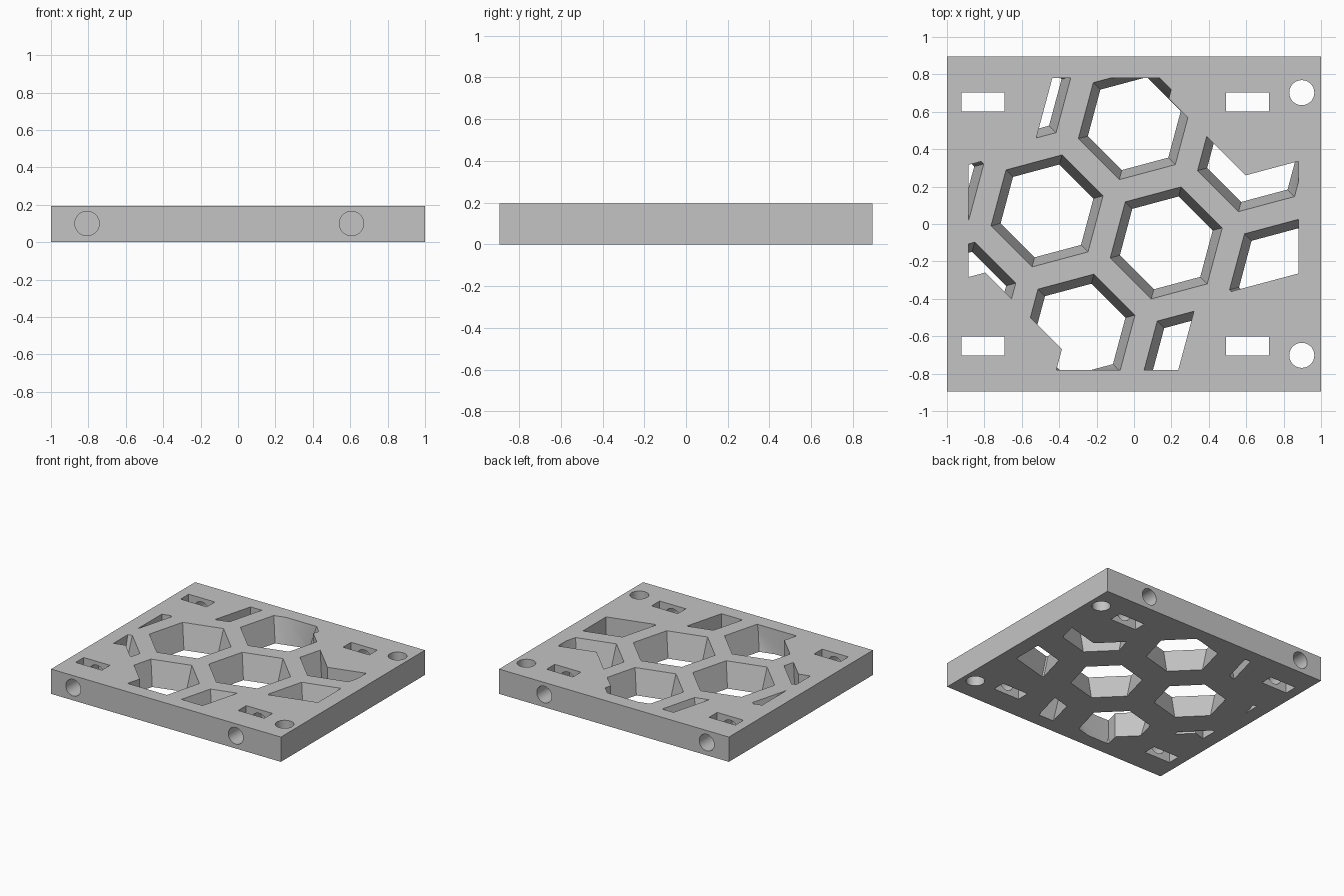
import bpy, bmesh
from math import pi, radians, cos, sin
from mathutils import Matrix, Vector

cube = bpy.data.objects.get("Cube")
if cube:
    bpy.data.objects.remove(cube, do_unlink=True)

HALF_X, HALF_Y, H = 1.0, 0.895, 0.195
E = 0.05                                  # cutter overshoot
BOLT_X, BOLT_Y = (-0.807, 0.607), 0.652

grey = bpy.data.materials.new("light_grey")
grey.use_nodes = True
grey.diffuse_color = (0.55, 0.55, 0.55, 1)
grey.node_tree.nodes["Principled BSDF"].inputs["Base Color"].default_value = (0.55, 0.55, 0.55, 1)


def add_box(bm, x0, x1, y0, y1, z0, z1):
    mat = Matrix.Translation(((x0 + x1) / 2, (y0 + y1) / 2, (z0 + z1) / 2))
    size = Matrix.Diagonal((x1 - x0, y1 - y0, z1 - z0, 1))
    bmesh.ops.create_cube(bm, size=1, matrix=mat @ size)


def add_prism(bm, x, y, z0, z1, r0, r1, sides, turn):
    rings = []
    for z, r in ((z0, r0), (z1, r1)):
        rings.append([bm.verts.new((x + r * cos(turn + 2 * pi * k / sides),
                                    y + r * sin(turn + 2 * pi * k / sides), z))
                      for k in range(sides)])
    low, high = rings
    bm.faces.new(low[::-1])
    bm.faces.new(high)
    for k in range(sides):
        n = (k + 1) % sides
        bm.faces.new((low[k], low[n], high[n], high[k]))


def make(name, bm):
    mesh = bpy.data.meshes.new(name)
    bmesh.ops.recalc_face_normals(bm, faces=bm.faces)
    bm.to_mesh(mesh)
    bm.free()
    ob = bpy.data.objects.new(name, mesh)
    bpy.context.collection.objects.link(ob)
    mesh.materials.append(grey)
    return ob


def boolean(ob, cutter, operation):
    mod = ob.modifiers.new(operation, "BOOLEAN")
    mod.object, mod.operation, mod.solver = cutter, operation, "EXACT"
    bpy.context.view_layer.objects.active = ob
    bpy.ops.object.modifier_apply(modifier=mod.name)
    bpy.data.objects.remove(cutter, do_unlink=True)


# Base plate
bm = bmesh.new()
add_box(bm, -HALF_X, HALF_X, -HALF_Y, HALF_Y, 0, H)
plate = make("honeycomb_plate", bm)

# Open window inside the rim, less the hexagonal solid pads at the corners
bm = bmesh.new()
add_box(bm, -0.885, 0.88, -0.78, 0.78, -0.2, H + 0.2)
window = make("window_cutter", bm)
bm = bmesh.new()
for x in (-0.946, 0.746):
    for y in (-0.82, 0.82):
        add_prism(bm, x, y, -0.4, H + 0.4, 0.58, 0.58, 6, radians(15))
boolean(window, make("corner_pads", bm), "DIFFERENCE")

# Tilted lattice of tapered hexagon openings, wider at the top
bm = bmesh.new()
step_a = 0.66 * Vector((cos(radians(45)), sin(radians(45))))
step_b = 0.66 * Vector((cos(radians(-15)), sin(radians(-15))))
slope = (0.31 - 0.257) / H
for i in range(-4, 5):
    for j in range(-4, 5):
        c = Vector((-0.465, 0.07)) + i * step_a + j * step_b
        if abs(c.x) < 1.25 and abs(c.y) < 1.15:
            add_prism(bm, c.x, c.y, -E, H + E, 0.257 - slope * E, 0.31 + slope * E,
                      6, radians(15))
hexes = make("hexagon_cutter", bm)
boolean(hexes, window, "INTERSECT")
boolean(plate, hexes, "DIFFERENCE")

# Nut slots
bm = bmesh.new()
for x in BOLT_X:
    for s in (-1, 1):
        y = s * BOLT_Y
        add_box(bm, x - 0.114, x + 0.114, y - 0.05, y + 0.05, -E, H + E)
boolean(plate, make("slot_cutter", bm), "DIFFERENCE")

# Bolt holes from the front and back edges, running past the slots
bm = bmesh.new()
for x in BOLT_X:
    for s in (-1, 1):
        mat = Matrix.Translation((x, s * 0.72, 0.1)) @ Matrix.Rotation(pi / 2, 4, "X")
        bmesh.ops.create_cone(bm, cap_ends=True, segments=48, radius1=0.065,
                              radius2=0.065, depth=0.46, matrix=mat)
boolean(plate, make("bolt_cutter", bm), "DIFFERENCE")

# Upright holes at the left side corners
bm = bmesh.new()
for s in (-1, 1):
    add_prism(bm, 0.897, s * 0.702, -E, H + E, 0.067, 0.067, 48, 0)
boolean(plate, make("pin_cutter", bm), "DIFFERENCE")

# Smooth round holes, sharp edges elsewhere
bpy.ops.object.select_all(action="DESELECT")
plate.select_set(True)
bpy.context.view_layer.objects.active = plate
bpy.ops.object.shade_smooth_by_angle(angle=radians(25))
